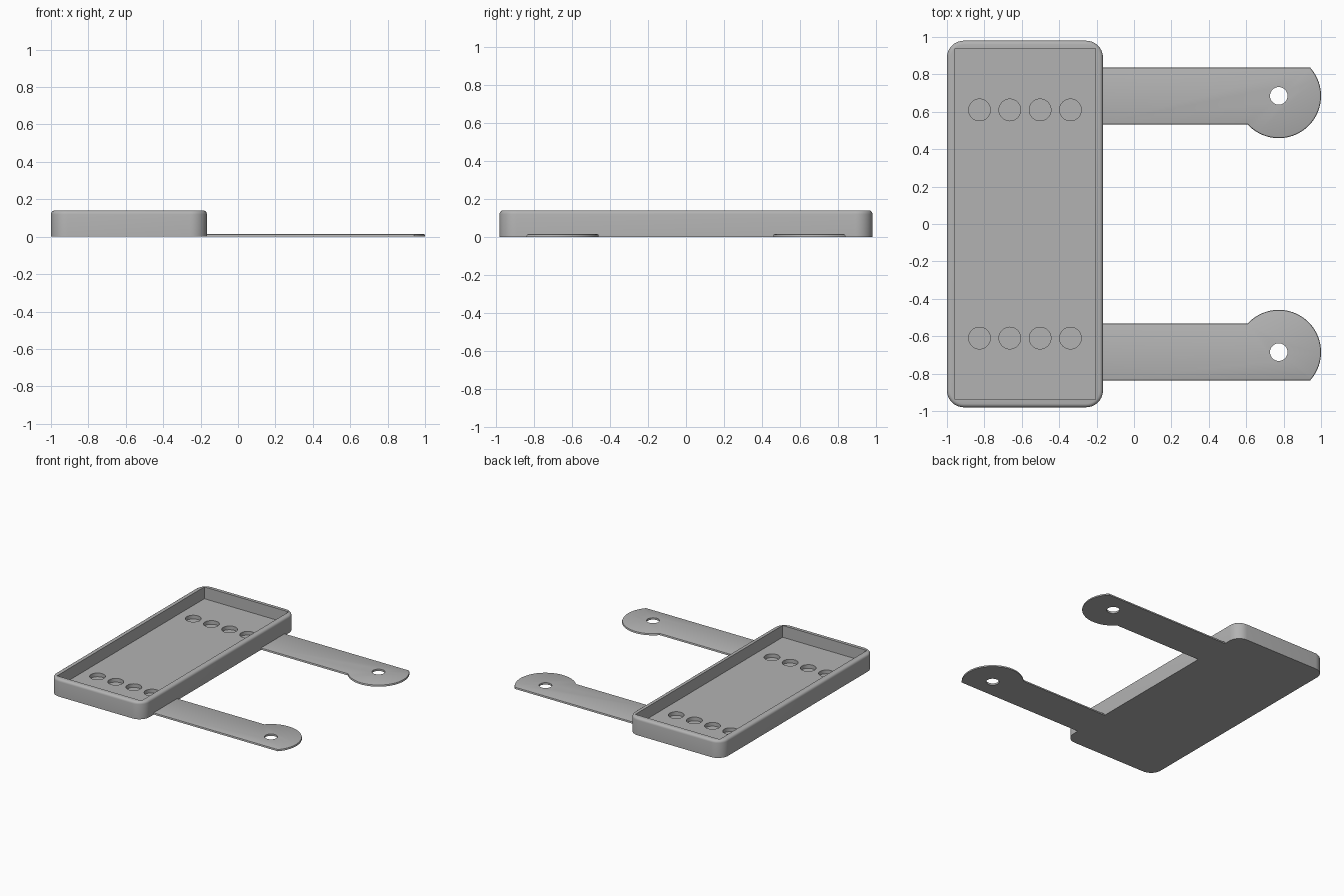
import bpy, bmesh, math

if "Cube" in bpy.data.objects:
    bpy.data.objects.remove(bpy.data.objects["Cube"], do_unlink=True)

grey = bpy.data.materials.new("plain grey")
grey.use_nodes = True
COLOUR = (0.45, 0.45, 0.45, 1)
grey.diffuse_color = COLOUR
grey.node_tree.nodes["Principled BSDF"].inputs["Base Color"].default_value = COLOUR


def arc(cx, cy, r, start, end, steps):
    """Points along an arc, angles in radians."""
    return [(cx + r * math.cos(start + (end - start) * i / steps),
             cy + r * math.sin(start + (end - start) * i / steps))
            for i in range(steps + 1)]


def slab(name, outline, z0, z1, fillet=0, segments=4):
    """Extruded outline with an optional fillet round its top edge."""
    bm = bmesh.new()
    base = bm.faces.new([bm.verts.new((x, y, z0)) for x, y in outline])
    side = bmesh.ops.extrude_face_region(bm, geom=[base])["geom"]
    top = [v for v in side if isinstance(v, bmesh.types.BMVert)]
    bmesh.ops.translate(bm, verts=top, vec=(0, 0, z1 - z0))
    bmesh.ops.recalc_face_normals(bm, faces=bm.faces)
    if fillet:
        rim = [e for e in bm.edges if all(v in top for v in e.verts)]
        bmesh.ops.bevel(bm, geom=rim, offset=fillet, segments=segments,
                        profile=0.5, affect='EDGES')
    mesh = bpy.data.meshes.new(name)
    bm.to_mesh(mesh)
    bm.free()
    mesh.materials.append(grey)
    obj = bpy.data.objects.new(name, mesh)
    bpy.context.collection.objects.link(obj)
    return obj


def activate(obj):
    bpy.ops.object.select_all(action='DESELECT')
    obj.select_set(True)
    bpy.context.view_layer.objects.active = obj


def cut(obj, cutter):
    """Subtract the cutter, then discard it."""
    mod = obj.modifiers.new("cut", 'BOOLEAN')
    mod.operation = 'DIFFERENCE'
    mod.solver = 'EXACT'
    mod.object = cutter
    activate(obj)
    bpy.ops.object.modifier_apply(modifier=mod.name)
    bpy.data.objects.remove(cutter, do_unlink=True)


def disc(x, y, r, z0, z1):
    return slab("hole_cutter", arc(x, y, r, 0, math.tau, 40)[:-1], z0, z1)


def smooth(obj):
    activate(obj)
    bpy.ops.object.shade_smooth_by_angle(angle=math.radians(32))


# Tray body with rounded corners
LEFT, RIGHT, HALF, HEIGHT, CORNER = -1.0, -0.166, 0.98, 0.14, 0.09
outline = []
for i, (sx, sy) in enumerate([(1, 1), (-1, 1), (-1, -1), (1, -1)]):
    cx = RIGHT - CORNER if sx > 0 else LEFT + CORNER
    outline += arc(cx, sy * (HALF - CORNER), CORNER,
                   i * math.pi / 2, (i + 1) * math.pi / 2, 10)
tray = slab("tray", outline, 0, HEIGHT, fillet=0.02)

# Square-cornered pocket and its two rows of shallow round recesses
FLOOR = 0.045
x0, x1, y1 = -0.957, -0.205, 0.938
cut(tray, slab("pocket_cutter", [(x0, -y1), (x1, -y1), (x1, y1), (x0, y1)],
               FLOOR, 0.3))
for y in (-0.61, 0.61):
    for i in range(4):
        cut(tray, disc(-0.826 + 0.162 * i, y, 0.058, 0.015, 0.08))
smooth(tray)

# Thin arms, each ending in a round lug trimmed flush with the outer edge
CX, CY, R, INNER, OUTER, THICK = 0.774, 0.685, 0.226, 0.532, 0.837, 0.015
low = -math.pi - math.asin((INNER - CY) / R)
high = math.asin((OUTER - CY) / R)
for name, side in (("back_arm", 1), ("front_arm", -1)):
    points = [(RIGHT - 0.01, OUTER), (RIGHT - 0.01, INNER)]
    points += arc(CX, CY, R, low, high, 40)
    arm = slab(name, [(x, side * y) for x, y in points], 0, THICK,
               fillet=0.008, segments=2)
    cut(arm, disc(CX, side * CY, 0.047, -0.1, 0.1))
    smooth(arm)
